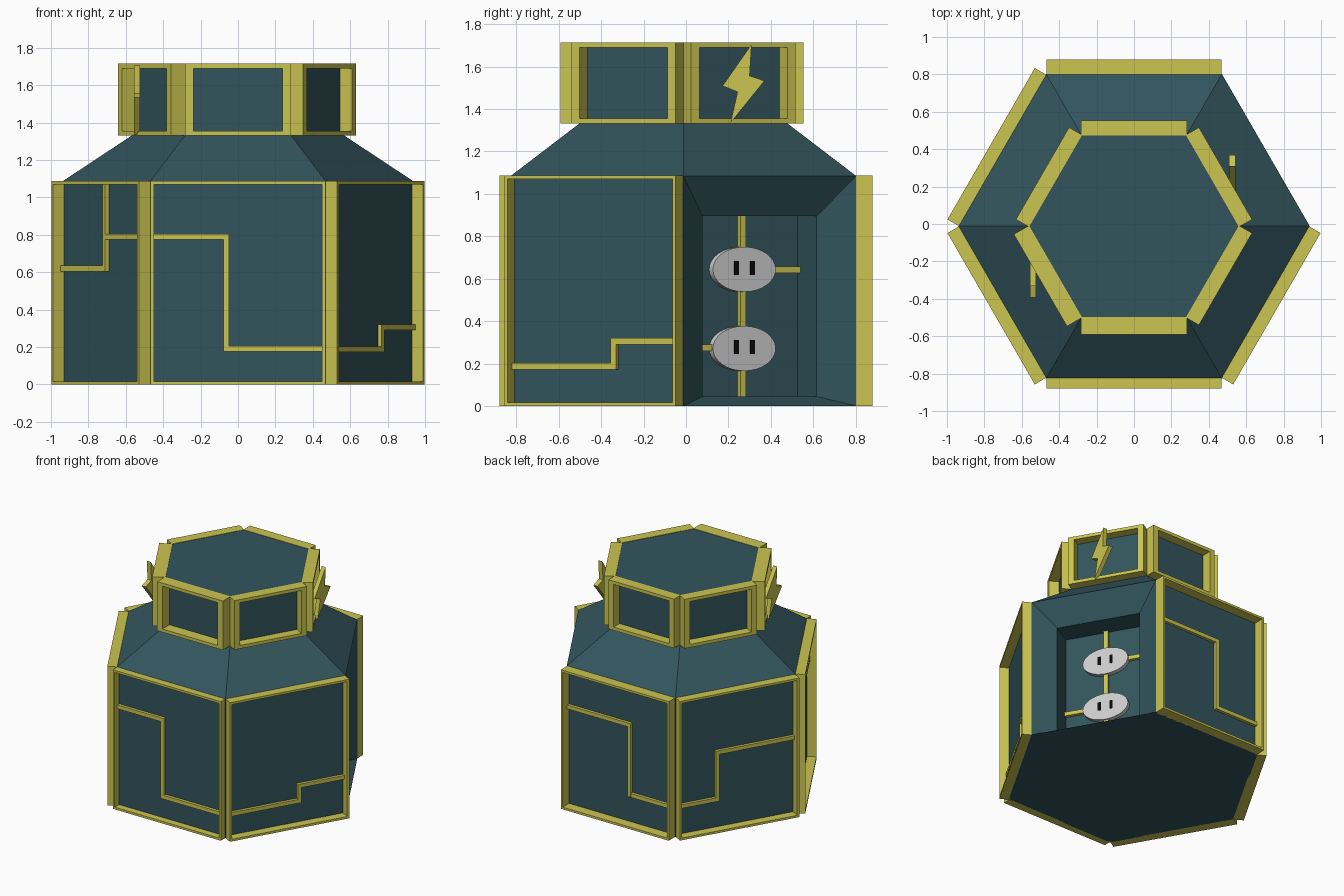
import bpy, bmesh, math
from mathutils import Matrix, Vector

if "Cube" in bpy.data.objects:
    bpy.data.objects.remove(bpy.data.objects["Cube"])

CENTRE = Vector((0, -0.012, 0))
APO = 0.94 * math.cos(math.pi / 6)       # body apothem
BACK = APO - 0.276                       # depth of the recess back plane


def material(name, rgb):
    m = bpy.data.materials.new(name)
    m.diffuse_color = (*rgb, 1)
    m.use_nodes = True
    m.node_tree.nodes["Principled BSDF"].inputs["Base Color"].default_value = m.diffuse_color
    return m


TEAL = material("teal", (0.032, 0.09, 0.108))
YELLOW = material("yellow", (0.60, 0.56, 0.08))
BLACK = material("black", (0.003, 0.003, 0.003))


def face_matrix(deg, s, z, n, scale):
    """Local axes: x along the hex side (right as seen from outside), y up, z outward."""
    a = math.radians(deg)
    t, out = Vector((-math.sin(a), math.cos(a), 0)), Vector((math.cos(a), math.sin(a), 0))
    rot = Matrix((t, Vector((0, 0, 1)), out)).transposed().to_4x4()
    pos = CENTRE + t * s + out * n + Vector((0, 0, z))
    return Matrix.Translation(pos) @ rot @ Matrix.Diagonal((*scale, 1))


def finish(bm, name, mat=None):
    bmesh.ops.recalc_face_normals(bm, faces=bm.faces)
    me = bpy.data.meshes.new(name)
    bm.to_mesh(me)
    bm.free()
    ob = bpy.data.objects.new(name, me)
    bpy.context.collection.objects.link(ob)
    if mat:
        me.materials.append(mat)
    return ob


def slab(bm, deg, s0, s1, z0, z1, n0, n1):
    m = face_matrix(deg, (s0 + s1) / 2, (z0 + z1) / 2, (n0 + n1) / 2,
                    (abs(s1 - s0), abs(z1 - z0), abs(n1 - n0)))
    bmesh.ops.create_cube(bm, size=1, matrix=m)


def frame(name, deg, half, z0, z1, n0, n1, side, rail):
    bm = bmesh.new()
    for k in (-1, 1):
        slab(bm, deg, k * half, k * (half - side), z0, z1, n0, n1)
    for a, b in ((z0, z0 + rail), (z1 - rail, z1)):
        slab(bm, deg, side - half, half - side, a, b, n0, n1)
    finish(bm, name, YELLOW)


def trace(name, deg, paths, n0, n1, w=0.015):
    bm = bmesh.new()
    for path in paths:
        for (s0, z0), (s1, z1) in zip(path, path[1:]):
            if z0 == z1:
                slab(bm, deg, min(s0, s1), max(s0, s1), z0 - w, z0 + w, n0, n1)
            else:
                slab(bm, deg, s0 - w, s0 + w, min(z0, z1) - w, max(z0, z1) + w, n0, n1 + 0.0005)
    finish(bm, name, YELLOW)


# Hexagonal body, sloped shoulder and neck as one shell
bm = bmesh.new()
rings = []
for r, z in ((0.94, 0), (0.94, 1.085), (0.568, 1.331), (0.568, 1.712)):
    rings.append([bm.verts.new(CENTRE + Vector((r * math.cos(k * math.pi / 3),
                  r * math.sin(k * math.pi / 3), z))) for k in range(6)])
for lo, hi in zip(rings, rings[1:]):
    for k in range(6):
        j = (k + 1) % 6
        f = bm.faces.new((lo[k], lo[j], hi[j], hi[k]))
        if k == 0 and lo is rings[0]:
            socket_face = f
bm.faces.new(rings[0][::-1])
bm.faces.new(rings[-1])
# Recess in the back right side: sloped bezel, then straight walls
for n in (APO - 0.096, BACK):
    socket_face = bmesh.ops.extrude_discrete_faces(bm, faces=[socket_face])["faces"][0]
    mid = socket_face.calc_center_median()
    side = Vector((-0.5, 0.75 ** 0.5, 0))
    for v in socket_face.verts:
        s = math.copysign(0.311, (v.co - mid).dot(side))
        z = 0.045 if v.co.z < mid.z else 0.895
        v.co = face_matrix(30, s, z, n, (1, 1, 1)).translation
finish(bm, "body", TEAL)

# Raised frames on the body sides (none on the recessed side)
SIDES = {"front": -90, "front_right": -30, "back": 90, "back_left": 150, "front_left": 210}
for name, deg in SIDES.items():
    outer = {"front": 0.868, "back": 0.892}.get(name, 0.882)
    frame(name + "_body_frame", deg, 0.467, 0, 1.087, 0.805, outer, 0.017, 0.017)

# Raised frames around the neck
for name, deg in {**SIDES, "back_right": 30}.items():
    outer = {"front": 0.58, "front_left": 0.578}.get(name, 0.565)
    frame(name + "_neck_frame", deg, 0.284, 1.331, 1.715, 0.484, outer, 0.045, 0.025)

# Circuit lines on the body sides
E = 0.455
LINES = {
    "front": [[(-E, 0.79), (-0.062, 0.79), (-0.062, 0.19), (E, 0.19)]],
    "front_right": [[(-E, 0.188), (0.10, 0.188), (0.10, 0.305), (E, 0.305)]],
    "back": [[(-E, 0.78), (0.085, 0.78), (0.085, 0.235), (E, 0.235)]],
    "back_left": [[(-E, 0.24), (-0.15, 0.24), (-0.15, 0.605), (E, 0.605)]],
    "front_left": [[(-E, 0.62), (0.015, 0.62), (0.015, 1.06)], [(0.015, 0.79), (E, 0.79)]],
}
for name, paths in LINES.items():
    trace(name + "_circuit_line", SIDES[name], paths, 0.80, APO + 0.023)

# Circuit lines inside the recess
trace("recess_circuit_line", 30,
      [[(0, 0.06), (0, 0.88)], [(0, 0.642), (0.311, 0.642)], [(-0.311, 0.274), (0, 0.274)]],
      BACK - 0.01, BACK + 0.025, 0.0155)

# Oval sockets with two slots each
for name, z in (("upper", 0.644), ("lower", 0.271)):
    bm = bmesh.new()
    bmesh.ops.create_cone(bm, cap_ends=True, segments=32, radius1=1, radius2=1, depth=1,
                          matrix=face_matrix(30, 0, z, BACK + 0.018, (0.171, 0.106, 0.036)))
    ob = finish(bm, name + "_socket")
    bpy.context.view_layer.objects.active = ob
    ob.select_set(True)
    bpy.ops.object.shade_smooth_by_angle()
    ob.select_set(False)
    bm = bmesh.new()
    for s in (-0.044, 0.044):
        slab(bm, 30, s - 0.012, s + 0.012, z - 0.026, z + 0.04, BACK + 0.02, BACK + 0.039)
    finish(bm, name + "_socket_slots", BLACK)

# Lightning bolts standing beside the neck, one on each side
BOLT = [(0.309, 1.705), (0.172, 1.509), (0.243, 1.481), (0.21, 1.335), (0.37, 1.533), (0.30, 1.557)]
for name, k, x, dy in (("right_bolt", 1, 0.508, 0), ("left_bolt", -1, -0.523, -0.022)):
    bm = bmesh.new()
    f = bm.faces.new([bm.verts.new((x, k * y + dy, z)) for y, z in BOLT])
    ext = bmesh.ops.extrude_face_region(bm, geom=[f])["geom"]
    bmesh.ops.translate(bm, vec=(k * 0.034, 0, 0),
                        verts=[g for g in ext if isinstance(g, bmesh.types.BMVert)])
    finish(bm, name, YELLOW)
